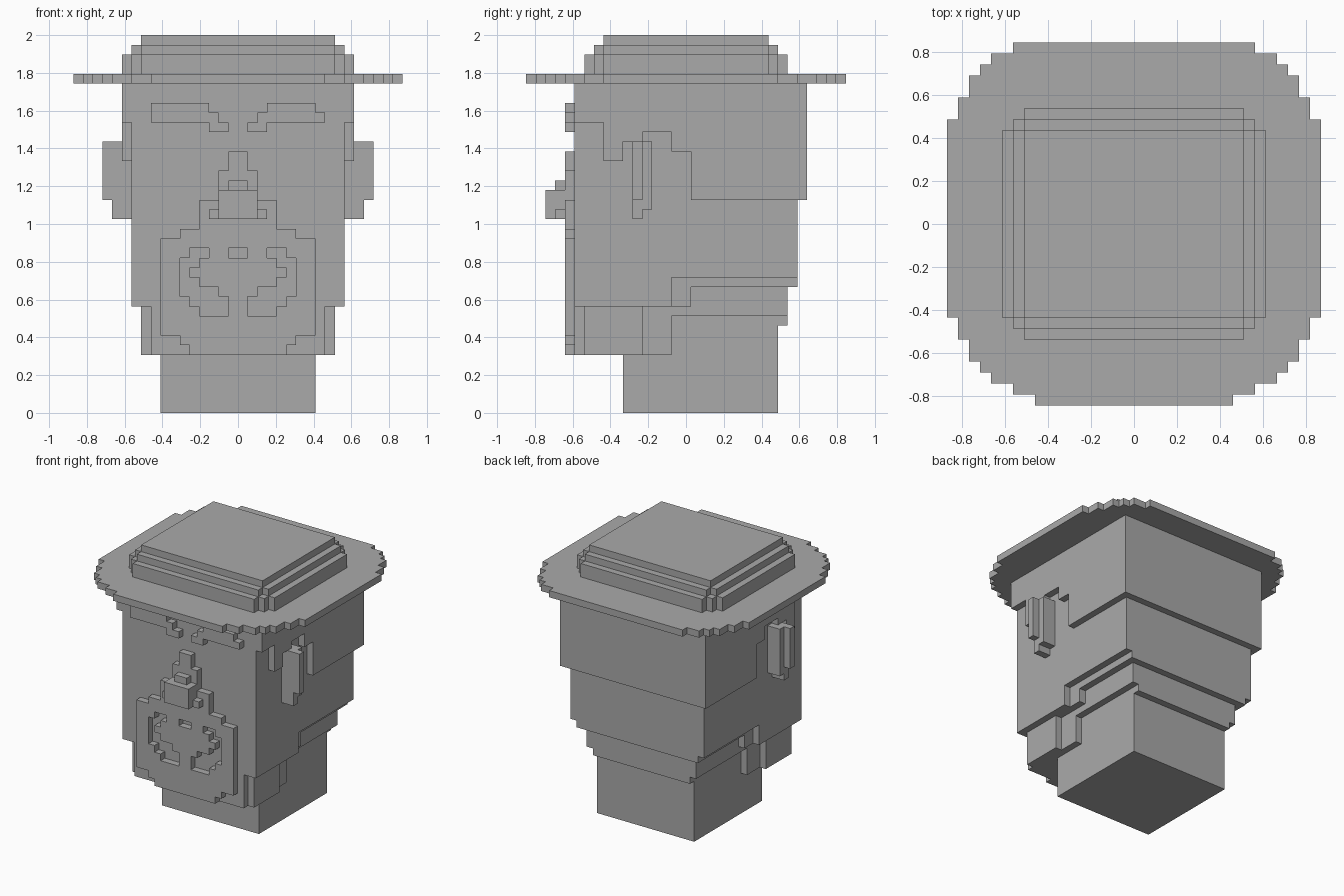
import bpy
import bmesh
from mathutils import Vector

UNIT = 2 / 39  # size of one block

cube = bpy.data.objects.get("Cube")
if cube:
    bpy.data.objects.remove(cube, do_unlink=True)

stone = bpy.data.materials.new("stone grey")
stone.use_nodes = True
GREY = (0.4, 0.4, 0.4, 1)
stone.diffuse_color = GREY
stone.node_tree.nodes["Principled BSDF"].inputs["Base Color"].default_value = GREY


def slab(name, axis, low, high, rects, cuts=(), flip=False):
    """Union of rectangles (a0, a1, b0, b1), minus cuts, extruded along an axis."""
    shapes = list(rects) + list(cuts)
    a_lines = sorted({v for r in shapes for v in r[:2]})
    b_lines = sorted({v for r in shapes for v in r[2:]})

    def inside(a, b, group):
        return any(r[0] < a < r[1] and r[2] < b < r[3] for r in group)

    def place(a, b, depth):
        point = [a, b]
        point.insert(axis, depth)
        if flip:
            point[0] = -point[0]
        return Vector(point) * UNIT

    bm = bmesh.new()
    verts = {}
    for a0, a1 in zip(a_lines, a_lines[1:]):
        for b0, b1 in zip(b_lines, b_lines[1:]):
            a, b = (a0 + a1) / 2, (b0 + b1) / 2
            if not inside(a, b, rects) or inside(a, b, cuts):
                continue
            corners = [(a0, b0), (a1, b0), (a1, b1), (a0, b1)]
            for c in corners:
                if c not in verts:
                    verts[c] = bm.verts.new(place(*c, low))
            bm.faces.new([verts[c] for c in corners])
    result = bmesh.ops.extrude_face_region(
        bm, geom=bm.faces[:], use_keep_orig=True)
    moved = [g for g in result["geom"] if isinstance(g, bmesh.types.BMVert)]
    shift = place(0, 0, high) - place(0, 0, low)
    bmesh.ops.translate(bm, verts=moved, vec=shift)
    bmesh.ops.recalc_face_normals(bm, faces=bm.faces[:])
    mesh = bpy.data.meshes.new(name)
    bm.to_mesh(mesh)
    bm.free()
    mesh.materials.append(stone)
    obj = bpy.data.objects.new(name, mesh)
    bpy.context.scene.collection.objects.link(obj)
    return obj


def pair(name, low, high, rects):
    """Matching side slabs on both sides of the head."""
    slab("left_" + name, 0, low, high, rects)
    slab("right_" + name, 0, low, high, rects, flip=True)


def wide(half, b0, b1):
    return (-half, half, b0, b1)


def both(rects):
    return list(rects) + [(-a1, -a0, b0, b1) for a0, a1, b0, b1 in rects]


X, Y, Z = range(3)
FACE, BACK = -11.5, 11.5

# Neck, nape and jaw
slab("neck", Z, 0, 11, [wide(8, -6.5, 9.5)])
slab("nape_base", Z, 9, 10, [wide(8, -1.5, 10.5)])
slab("nape", Z, 10, 13, [wide(9, -1.5, 10.5)])
slab("nape_edge", X, -10, 10, [(-1.5, BACK, 13, 14), (-1.5, 0.5, 11, 13)])
slab("jaw", Z, 6, 11, [wide(9, FACE, -1.5)])
pair("jaw_side", 9, 10, [(-10.5, -4.5, 6, 11)])

# Head
slab("head", X, -11, 11, [(FACE, BACK, 14, 34), (FACE, -1.5, 11, 14)])

# Hair
slab("hair_back", Y, BACK, BACK + 1, [wide(12, 22, 34)])
pair("hair_side", 11, 12, [
    (FACE, -8.5, 30, 34), (-8.5, -6.5, 26, 34), (-6.5, -4.5, 28, 34),
    (-4.5, -1.5, 29, 34), (-1.5, 0.5, 27, 34), (0.5, BACK, 22, 34)])

# Ears
pair("ear", 11, 13, [(-5.5, -4.5, 20, 28), (-4.5, -3.5, 21, 28)])
pair("ear_rim", 13, 14, [(-5.5, -4.5, 22, 28)])

# Brows, slightly uneven
slab("right_brow", Y, FACE - 1, FACE,
     [(-9, -3, 30, 32), (-3, -2, 30, 31), (-3, -1, 29, 30)])
slab("left_brow", Y, FACE - 1, FACE,
     [(3, 8, 31, 32), (2, 9, 30, 31), (1, 3, 29, 30)])

# Nose in three layers
slab("nose_bridge", Y, FACE - 1, FACE, [wide(1, 22, 27), wide(2, 22, 25)])
slab("nose_middle", Y, FACE - 2, FACE - 1,
     [wide(1, 20, 24), wide(2, 20, 23), wide(3, 20, 21)])
slab("nose_tip", Y, FACE - 3, FACE - 2, [wide(2, 20, 23)])

# Beard with carved mouth and moustache grooves
grooves = both([
    (3, 5, 16, 17), (4, 6, 15, 16), (5, 6, 14, 15), (4, 6, 13, 14),
    (2, 6, 12, 13), (1, 5, 11, 12), (1, 4, 10, 11)])
slab("beard", Y, FACE - 1, FACE,
     [wide(5, 6, 7), wide(6, 7, 8), wide(8, 8, 18), wide(6, 18, 19),
      wide(4, 19, 22)],
     cuts=grooves + [wide(1, 16, 17)])

# Hat brim: half width and the y where each row ends, front to back
brim, start = [], -16.5
for half, end in [(9, -15.5), (11, -14.5), (13, -13.5), (14, -12.5),
                  (15, -10.5), (16, -8.5), (17, 9.5), (16, 11.5),
                  (15, 13.5), (14, 14.5), (13, 15.5), (11, 16.5)]:
    brim.append(wide(half, start, end))
    start = end
slab("hat_brim", Z, 34, 35, brim)

# Hat crown, each tier one block smaller
for name, low, high, steps in [("lower", 35, 37, 3), ("middle", 37, 38, 2),
                               ("top", 38, 39, 1)]:
    tier = [wide(9 + steps - i, -8.5 - i, 8.5 + i) for i in range(steps)]
    slab("hat_crown_" + name, Z, low, high, tier)
